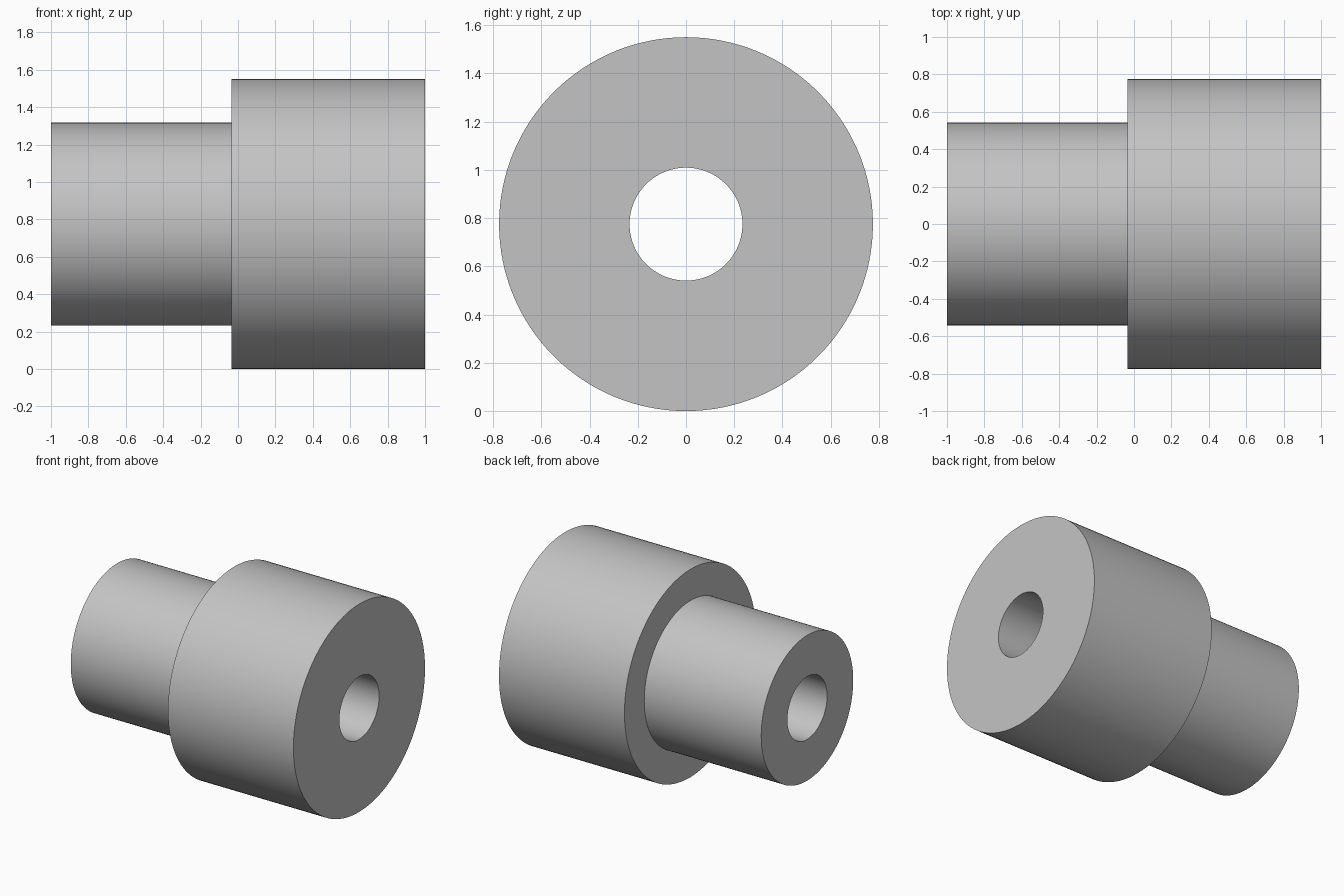
import bpy, bmesh
from math import radians, tau
from mathutils import Vector

cube = bpy.data.objects.get("Cube")
if cube:
    bpy.data.objects.remove(cube, do_unlink=True)

SEGMENTS = 128
BODY_R, NECK_R, BORE_R = 0.775, 0.542, 0.234
STEP_X = -0.035

# Plain grey metal
metal = bpy.data.materials.new("grey_metal")
metal.use_nodes = True
colour = (0.55, 0.55, 0.55, 1)
metal.diffuse_color = colour
metal.node_tree.nodes["Principled BSDF"].inputs["Base Color"].default_value = colour

# Closed half section as (x, radius), turned around the x axis
section = [(-1, BORE_R), (-1, NECK_R), (STEP_X, NECK_R),
           (STEP_X, BODY_R), (1, BODY_R), (1, BORE_R)]
bm = bmesh.new()
verts = [bm.verts.new((x, 0, r)) for x, r in section]
edges = [bm.edges.new((a, b)) for a, b in zip(verts, verts[1:] + verts[:1])]
bmesh.ops.spin(bm, geom=verts + edges, cent=Vector(), axis=(1, 0, 0),
               angle=tau, steps=SEGMENTS, use_merge=True)
bmesh.ops.remove_doubles(bm, verts=bm.verts, dist=0.0001)
bmesh.ops.recalc_face_normals(bm, faces=bm.faces)

# Stepped bushing with a through bore
mesh = bpy.data.meshes.new("stepped_bushing")
bm.to_mesh(mesh)
bm.free()
mesh.materials.append(metal)
bushing = bpy.data.objects.new("stepped_bushing", mesh)
bushing.location.z = BODY_R
bpy.context.collection.objects.link(bushing)

bpy.ops.object.select_all(action='DESELECT')
bushing.select_set(True)
bpy.context.view_layer.objects.active = bushing
bpy.ops.object.shade_smooth_by_angle(angle=radians(30))
